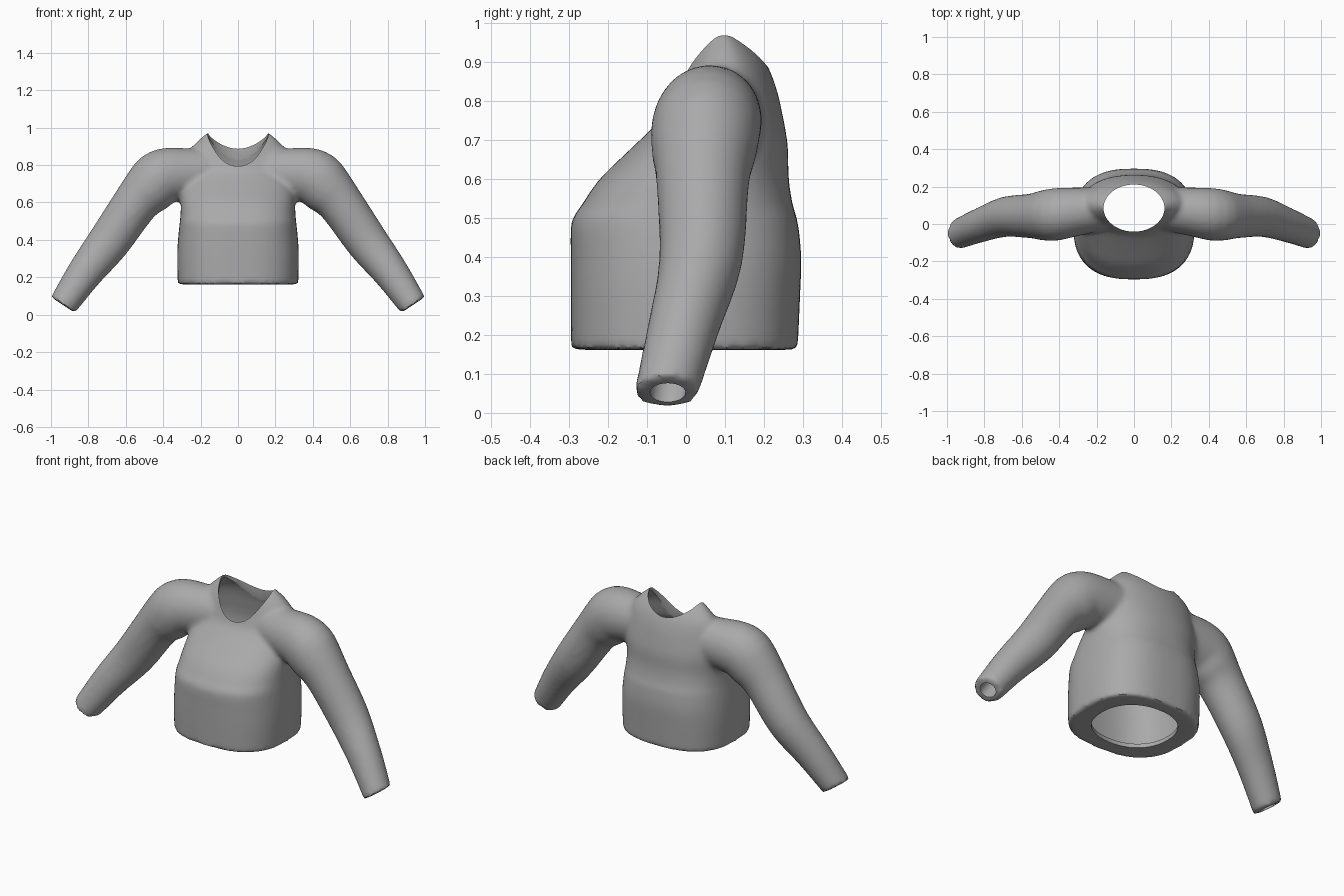
import bpy, bmesh, math
from mathutils import Vector

cube = bpy.data.objects.get("Cube")
if cube:
    bpy.data.objects.remove(cube, do_unlink=True)

cloth = bpy.data.materials.new("grey_cloth")
cloth.use_nodes = True
GREY = (0.4, 0.4, 0.4, 1)
cloth.diffuse_color = GREY
cloth.node_tree.nodes["Principled BSDF"].inputs["Base Color"].default_value = GREY


def refine(rows, steps=4):
    """Catmull-Rom interpolation of rows of numbers."""
    pts = [Vector(r) for r in rows]
    ext = [2 * pts[0] - pts[1]] + pts + [2 * pts[-1] - pts[-2]]
    out = []
    for a, b, c, d in zip(ext, ext[1:], ext[2:], ext[3:]):
        for i in range(steps):
            t = i / steps
            out.append(b + (c - a) * t / 2 + (2 * a - 5 * b + 4 * c - d) * t * t / 2
                       + (3 * b - a - 3 * c + d) * t ** 3 / 2)
    return out + [pts[-1]]


def ring(centre, u, v, power=2.0, sides=48):
    """Superellipse around a centre with half axes u and v."""
    pts = []
    for i in range(sides):
        c, s = math.cos(math.tau * i / sides), math.sin(math.tau * i / sides)
        pts.append(centre + u * math.copysign(abs(c) ** (2 / power), c)
                   + v * math.copysign(abs(s) ** (2 / power), s))
    return pts


def loft(name, rings):
    bm = bmesh.new()
    loops = [[bm.verts.new(p) for p in r] for r in rings]
    for a, b in zip(loops, loops[1:]):
        for i in range(len(a)):
            j = (i + 1) % len(a)
            bm.faces.new((a[i], a[j], b[j], b[i]))
    bm.faces.new(loops[0][::-1])
    bm.faces.new(loops[-1])
    bmesh.ops.recalc_face_normals(bm, faces=bm.faces)
    mesh = bpy.data.meshes.new(name)
    bm.to_mesh(mesh)
    bm.free()
    mesh.materials.append(cloth)
    ob = bpy.data.objects.new(name, mesh)
    bpy.context.collection.objects.link(ob)
    return ob


# Body sections: height, half width, front, back
BODY = [(0.162, 0.322, -0.295, 0.287), (0.3, 0.325, -0.296, 0.293),
        (0.4, 0.321, -0.296, 0.296), (0.49, 0.312, -0.294, 0.287),
        (0.53, 0.308, -0.27, 0.275), (0.6, 0.305, -0.222, 0.264),
        (0.68, 0.305, -0.14, 0.262), (0.73, 0.3, -0.088, 0.255),
        (0.77, 0.29, -0.052, 0.247), (0.82, 0.28, -0.032, 0.236),
        (0.88, 0.26, -0.01, 0.215), (0.93, 0.215, 0.015, 0.185),
        (0.975, 0.165, 0.05, 0.14)]
# Sleeve sections: x, y, z, radius, radius along y
SLEEVE = [(0.12, 0.085, 0.76, 0.12, 0.11), (0.26, 0.07, 0.755, 0.135, 0.125),
          (0.4, 0.053, 0.738, 0.15, 0.14), (0.475, 0.047, 0.675, 0.142, 0.135),
          (0.55, 0.043, 0.592, 0.122, 0.119), (0.69, 0.038, 0.39, 0.113, 0.107),
          (0.82, -0.005, 0.222, 0.095, 0.093), (0.936, -0.051, 0.052, 0.077, 0.082)]


def body(name, inset=0.0, rows=BODY):
    rings = []
    for z, w, front, back in refine(rows):
        power = 2.6 if z < 0.5 else max(2.0, 2.6 - (z - 0.5) * 2)
        rings.append(ring(Vector((0, (front + back) / 2, z)), Vector((w - inset, 0, 0)),
                          Vector((0, (back - front) / 2 - inset, 0)), power))
    return loft(name, rings)


def sleeve(name, side, scale=1.0, extra=0.0):
    rows = refine(SLEEVE)
    rings = []
    for i, (x, y, z, r, ry) in enumerate(rows):
        step = rows[min(i + 1, len(rows) - 1)] - rows[max(i - 1, 0)]
        along = Vector((step[0], 0, step[2])).normalized()
        out = Vector((-along.z, 0, along.x))
        centre = Vector((x, y, z))
        if i == len(rows) - 1:
            centre += along * extra
        pts = ring(centre, out * r * scale, Vector((0, ry * scale, 0)))
        rings.append([Vector((p.x * side, p.y, p.z)) for p in pts])
    return loft(name, rings)


def column(name, y, rx, ry, low, high, power=2.0):
    return loft(name, [ring(Vector((0, y, z)), Vector((rx, 0, 0)), Vector((0, ry, 0)), power)
                       for z in (low, high)])


def boolean(ob, tool, operation):
    mod = ob.modifiers.new(tool.name, 'BOOLEAN')
    mod.operation = operation
    mod.solver = 'EXACT'
    mod.object = tool


def apply_all(ob):
    bpy.context.view_layer.update()
    evaluated = ob.evaluated_get(bpy.context.evaluated_depsgraph_get())
    mesh = bpy.data.meshes.new_from_object(evaluated)
    ob.modifiers.clear()
    ob.data = mesh


# Outer cloth: body and both sleeves blended into one skin
top = body("sweater")
tools = []
for side, label in ((1, "left"), (-1, "right")):
    tools.append(sleeve(label + "_sleeve", side))
    boolean(top, tools[-1], 'UNION')
remesh = top.modifiers.new("blend", 'REMESH')
remesh.mode = 'VOXEL'
remesh.voxel_size = 0.014
soften = top.modifiers.new("soften", 'SMOOTH')
soften.factor = 0.5
soften.iterations = 6
apply_all(top)

# Hollow inside, neckline, hem opening and cuff openings
inner = [(max(r[0], 0.185),) + r[1:] for r in BODY]
cutters = [body("inside", 0.022, inner),
           column("neck_opening", 0.085, 0.163, 0.126, 0.72, 1.1),
           column("hem_opening", 0.005, 0.22, 0.207, 0.1, 0.25, 2.2)]
for side, label in ((1, "left"), (-1, "right")):
    cutters.append(sleeve(label + "_cuff_opening", side, 0.55, 0.03))
for tool in cutters:
    boolean(top, tool, 'DIFFERENCE')
apply_all(top)

for ob in tools + cutters:
    bpy.data.objects.remove(ob, do_unlink=True)

top.data.materials.clear()
top.data.materials.append(cloth)
for face in top.data.polygons:
    face.material_index = 0
bpy.ops.object.select_all(action='DESELECT')
top.select_set(True)
bpy.context.view_layer.objects.active = top
bpy.ops.object.shade_smooth_by_angle(angle=math.radians(40))
